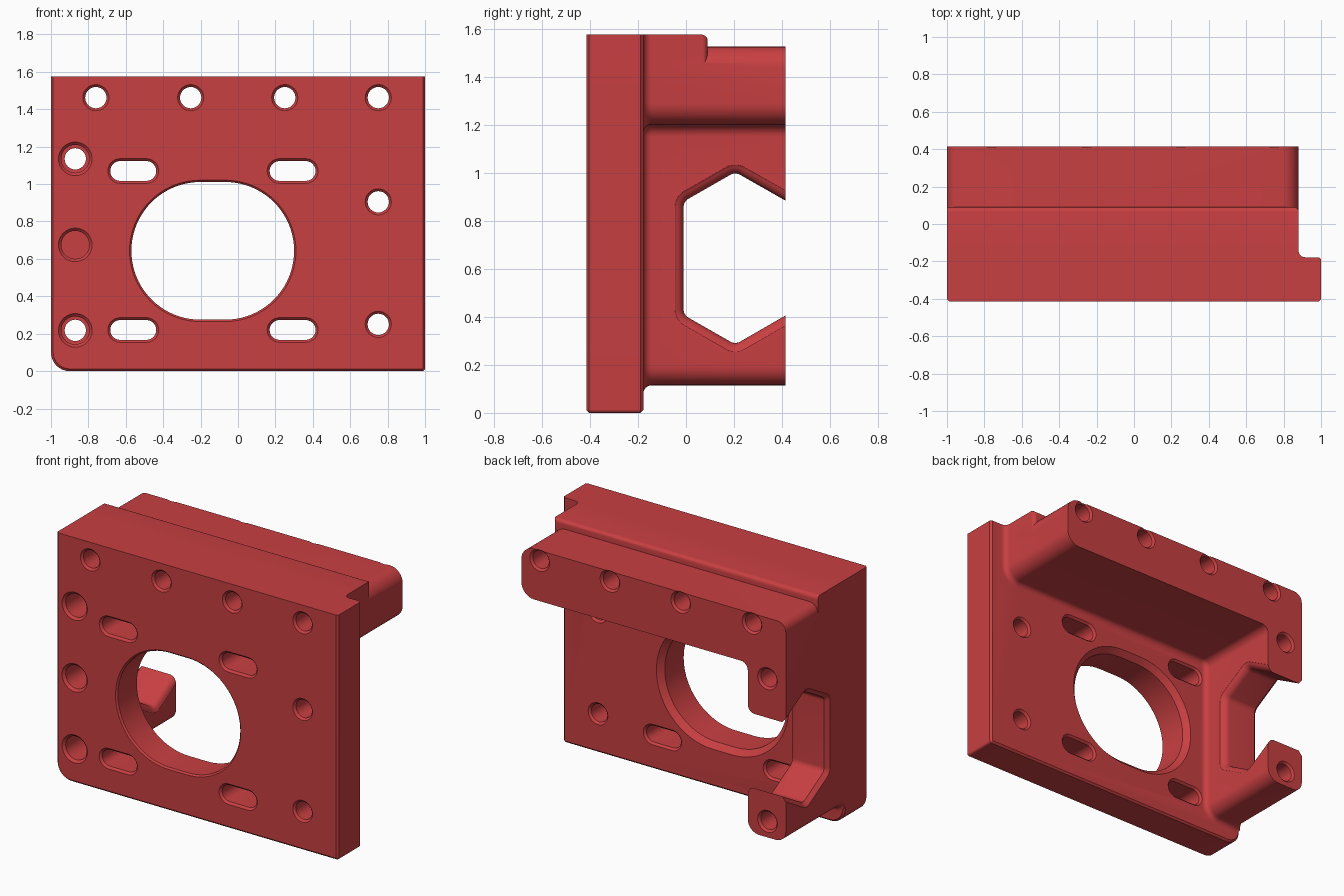
import bpy, bmesh, math
from mathutils import Vector

if "Cube" in bpy.data.objects:
    bpy.data.objects.remove(bpy.data.objects["Cube"])

TOP, BACK, FRONT, PLATE_BACK = 1.575, 0.415, -0.415, -0.178

red = bpy.data.materials.new("red_plastic")
red.diffuse_color = (0.58, 0.05, 0.054, 1)
red.use_nodes = True
red.node_tree.nodes["Principled BSDF"].inputs["Base Color"].default_value = red.diffuse_color


def rounded(corners, seg=8):
    """Counter-clockwise outline from (u, v, radius) corners."""
    pts = []
    for i, (u, v, r) in enumerate(corners):
        p = Vector((u, v))
        if r == 0:
            pts.append(p)
            continue
        a = (Vector(corners[i - 1][:2]) - p).normalized()
        b = (Vector(corners[(i + 1) % len(corners)][:2]) - p).normalized()
        half = a.angle(b) / 2
        c = p + (a + b).normalized() * (r / math.sin(half))
        s, e = p + a * (r / math.tan(half)) - c, p + b * (r / math.tan(half)) - c
        total = math.pi - 2 * half
        for k in range(seg + 1):
            t = k / seg
            pts.append(c + (s * math.sin((1 - t) * total) + e * math.sin(t * total))
                       / math.sin(total))
    return pts


def stadium(u, v, r, half=0.0, seg=24):
    """Circle, or slot stretched along u."""
    pts = []
    for side, start in ((1, -math.pi / 2), (-1, math.pi / 2)):
        for k in range(seg + (1 if half else 0)):
            a = start + math.pi * k / seg
            pts.append(Vector((u + side * half + r * math.cos(a), v + r * math.sin(a))))
    return pts


def grow(pts, d):
    """Offset an outline outward by d."""
    out = []
    for i, p in enumerate(pts):
        e1 = (p - pts[i - 1]).normalized()
        e2 = (pts[(i + 1) % len(pts)] - p).normalized()
        n1, n2 = Vector((e1.y, -e1.x)), Vector((e2.y, -e2.x))
        out.append(p + (n1 + n2) * (d / (1 + n1.dot(n2))))
    return out


def loft(bm, pts, levels, axis="y", clamp=False, hold_left=False, hold_top=False):
    """Stack offset copies of an outline at (depth, offset) levels."""
    rings = []
    for depth, d in levels:
        ring = []
        for o, p in zip(pts, grow(pts, d)):
            u, v = p
            if clamp:
                u, v = max(u, -1), min(v, TOP)
            if hold_left and o.x < -0.9999:
                u = -1
            if hold_top and o.y > TOP - 0.0001:
                v = TOP
            ring.append(bm.verts.new((u, depth, v) if axis == "y" else (depth, u, v)))
        rings.append(ring)
    n = len(pts)
    faces = [bm.faces.new(rings[0]), bm.faces.new(rings[-1][::-1])]
    for a, b in zip(rings, rings[1:]):
        for i in range(n):
            j = (i + 1) % n
            faces.append(bm.faces.new((a[i], b[i], b[j], a[j])))
    if axis == "x":
        bmesh.ops.reverse_faces(bm, faces=faces)


def finish(name, bm):
    bm.normal_update()
    bmesh.ops.triangulate(bm, faces=bm.faces[:])
    me = bpy.data.meshes.new(name)
    bm.to_mesh(me)
    bm.free()
    ob = bpy.data.objects.new(name, me)
    bpy.context.collection.objects.link(ob)
    me.materials.append(red)
    return ob


def solid(name, *args, **kw):
    bm = bmesh.new()
    loft(bm, *args, clamp=True, **kw)
    return finish(name, bm)


# Mounting plate with chamfered rims
plate = solid("motor_bracket",
              rounded([(-1, 0, 0.1), (1, 0, 0.015), (1, TOP, 0), (-1, TOP, 0)]),
              [(FRONT, -0.012), (FRONT + 0.012, 0), (PLATE_BACK - 0.012, 0),
               (PLATE_BACK, -0.012)], hold_top=True)

# Fillet that blends the rear parts into the plate
R = 0.035
fillet = [(-0.195, R)] + [(PLATE_BACK + R * (1 - math.cos(t)), R * (1 - math.sin(t)))
                          for t in [k * math.pi / 12 for k in range(7)]]

# L-shaped rear frame: side wall and top rail
frame = solid("rear_frame",
              rounded([(-1, 0.115, 0.07), (-0.73, 0.115, 0.08), (-0.73, 1.2, 0.05),
                       (0.88, 1.2, 0.09), (0.88, 1.525, 0.09), (-1, 1.525, 0.06)]),
              fillet + [(BACK, 0)], hold_left=True)

# Raised front part of the top rail, rounded at its back edge
r = 0.025
ledge_end = [(0.09 - r + r * math.sin(t), -r * (1 - math.cos(t)))
             for t in [k * math.pi / 10 for k in range(6)]]
ledge = solid("top_ledge",
              rounded([(-1, 1.32, 0), (0.88, 1.32, 0), (0.88, TOP, 0), (-1, TOP, 0)]),
              fillet + ledge_end, hold_left=True)

# All openings
bm = bmesh.new()


def through(pts, y_end, c0=0.013, c1=0.013):
    loft(bm, pts, [(FRONT - 0.01, c0 + 0.01), (FRONT + c0, 0), (y_end - c1, 0),
                   (y_end + 0.01, c1 + 0.01)])


through(stadium(-0.135, 0.643, 0.368, 0.067, 40), PLATE_BACK, 0.01, 0.035)
for x in (-0.56, 0.292):
    for z in (0.22, 1.07):
        through(stadium(x, z, 0.053, 0.07, 14), PLATE_BACK)
for x in (-0.76, -0.253, 0.25, 0.75):
    through(stadium(x, 1.462, 0.057, 0, 16), BACK)
for z in (0.25, 0.905):
    through(stadium(0.75, z, 0.057, 0, 16), PLATE_BACK)
# Counterbored screw holes in the side wall, the middle one blind
for z in (0.218, 0.675, 1.135):
    levels = [(FRONT - 0.01, 0.025), (FRONT + 0.015, 0), (-0.17, 0)]
    if z != 0.675:
        levels += [(-0.169, -0.018), (BACK - 0.013, -0.018), (BACK + 0.01, 0.005)]
    loft(bm, stadium(-0.87, z, 0.075, 0, 16), levels)
# Open hexagonal window through the side wall, eased on both faces
e = 0.045
inner = [(-0.73 - e + e * math.sin(t), e * (1 - math.cos(t)))
         for t in [k * math.pi / 14 for k in range(7)]]
loft(bm, rounded([(0.205, 0.285, 0.04), (0.5, 0.455, 0), (0.5, 0.835, 0),
                  (0.205, 1.003, 0.04), (-0.01, 0.88, 0.04), (-0.01, 0.408, 0.04)]),
     [(-1.01, 0.035), (-0.975, 0)] + inner + [(-0.72, e)], axis="x")
cutter = finish("opening_cutter", bm)
cutter.hide_render = True


def boolean(target, other, op):
    """Apply a boolean, falling back to the second solver if it fails."""
    before = len(target.data.vertices)
    for solver in ("MANIFOLD", "EXACT"):
        m = target.modifiers.new("cut", "BOOLEAN")
        m.operation, m.object, m.solver = op, other, solver
        bpy.context.view_layer.update()
        deps = bpy.context.evaluated_depsgraph_get()
        me = bpy.data.meshes.new_from_object(target.evaluated_get(deps))
        target.modifiers.remove(m)
        xs = [v.co.x for v in me.vertices] or [0]
        zs = [v.co.z for v in me.vertices] or [0]
        if (max(xs) - min(xs) > 1.99 and max(zs) - min(zs) > 1.57
                and len(me.vertices) != before):
            target.data = me
            bpy.data.objects.remove(other)
            return


# Join the solids and cut the openings
boolean(plate, frame, "UNION")
boolean(plate, ledge, "UNION")
boolean(plate, cutter, "DIFFERENCE")

bpy.ops.object.select_all(action="DESELECT")
bpy.context.view_layer.objects.active = plate
plate.select_set(True)
bpy.ops.object.shade_smooth_by_angle(angle=math.radians(30))
